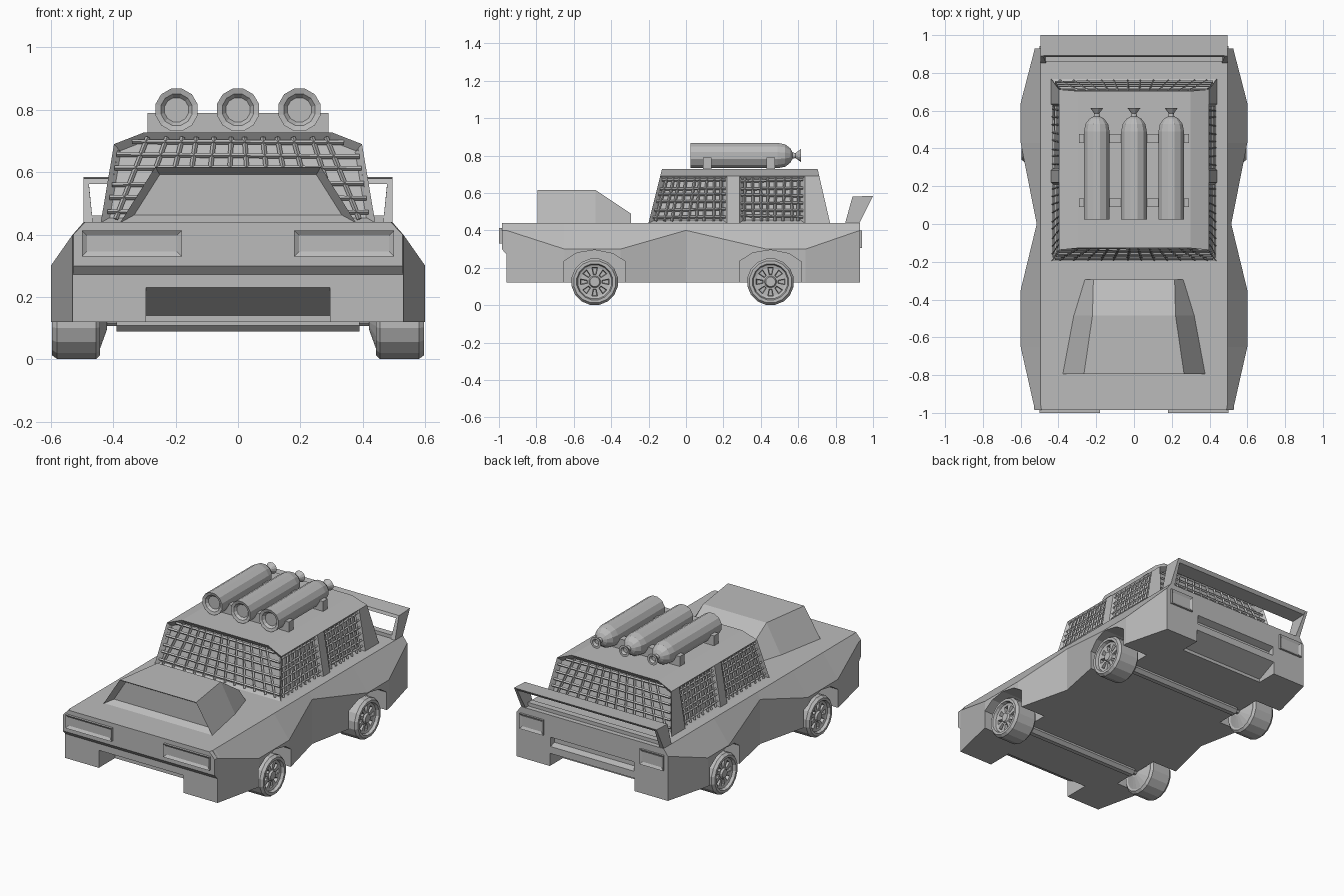
import bpy, bmesh, math, random
from mathutils import Vector as V

if "Cube" in bpy.data.objects:
    bpy.data.objects.remove(bpy.data.objects["Cube"])

random.seed(4)
grey = bpy.data.materials.new("light_grey")
grey.diffuse_color = (0.5, 0.5, 0.5, 1)
grey.use_nodes = True
grey.node_tree.nodes["Principled BSDF"].inputs["Base Color"].default_value = grey.diffuse_color


def finish(bm, name):
    me = bpy.data.meshes.new(name)
    bm.to_mesh(me)
    bm.free()
    me.materials.append(grey)
    ob = bpy.data.objects.new(name, me)
    bpy.context.collection.objects.link(ob)
    return ob


def add_loft(bm, rings):
    vs = [[bm.verts.new(p) for p in r] for r in rings]
    n = len(vs[0])
    for a, b in zip(vs, vs[1:]):
        for i in range(n):
            j = (i + 1) % n
            bm.faces.new((a[i], a[j], b[j], b[i]))
    bm.faces.new(vs[0])
    bm.faces.new(vs[-1])


def loft(name, rings, inset=None, thick=0.02, depth=-0.02):
    """Skin closed rings; optionally recess the faces chosen by a rule."""
    bm = bmesh.new()
    add_loft(bm, rings)
    bmesh.ops.recalc_face_normals(bm, faces=bm.faces)
    bm.normal_update()
    if inset:
        fs = [f for f in bm.faces if inset(f.normal, f.calc_center_median())]
        bmesh.ops.inset_individual(bm, faces=fs, thickness=thick, depth=depth, use_even_offset=True)
    return finish(bm, name)


def section(y, half):
    """Left-right symmetric ring at a y station."""
    return [V((x, y, z)) for x, z in half] + [V((-x, y, z)) for x, z in reversed(half)]


def prism(name, x0, x1, yz, **kw):
    return loft(name, [[V((x, y, z)) for y, z in yz] for x in (x0, x1)], **kw)


def box(name, x0, x1, y0, y1, z0, z1, **kw):
    return prism(name, x0, x1, [(y0, z0), (y1, z0), (y1, z1), (y0, z1)], **kw)


def lathe(name, profile, n, place, **kw):
    rings = []
    for r, t in profile:
        rings.append([place(r * math.cos(2 * math.pi * (k + .5) / n),
                            r * math.sin(2 * math.pi * (k + .5) / n), t) for k in range(n)])
    return loft(name, rings, **kw)


# Body with flared wings
stations = [(-.96, .53, .40), (-.65, .60, .30), (-.35, .60, .30), (0, .515, .40),
            (.43, .60, .30), (.64, .60, .30), (.93, .525, .40)]
body = loft("body", [section(y, [(.495, .44), (w, zm), (w, .12)]) for y, w, zm in stations])

# Wheel arches, bumper notches and rear slot cut from the body
cutters = []
for yc in (-.488, .452):
    arch = [(-.165, 0), (-.165, .235), (-.095, .28), (0, .295), (.1, .275), (.165, .232), (.165, 0)]
    for s in (1, -1):
        cutters.append(prism("arch_cutter", s * .42, s * .8, [(yc + y, z) for y, z in arch]))
cutters.append(prism("front_notch_cutter", -.295, .295,
                     [(-1.1, 0), (-1.1, .23), (-.96, .23), (-.80, .14), (-.80, 0)]))
cutters.append(prism("rear_notch_cutter", -.295, .295,
                     [(1.1, 0), (1.1, .20), (.93, .20), (.80, .14), (.80, 0)]))
cutters.append(prism("rear_slot_cutter", -.29, .29, [(.96, .235), (.96, .315), (.89, .285), (.89, .255)]))
bpy.context.view_layer.objects.active = body
for c in cutters:
    c.hide_render = True
    m = body.modifiers.new("cut", 'BOOLEAN')
    m.operation, m.solver, m.object = 'DIFFERENCE', 'EXACT', c
    bpy.ops.object.modifier_apply(modifier=m.name)
    bpy.data.objects.remove(c)

# Overhanging nose with headlights, and tail lights
loft("nose", [section(-.985, [(.49, .44), (.528, .40), (.528, .30)]),
              section(-.94, [(.495, .44), (.53, .40), (.53, .25)])])
for s in (1, -1):
    box("headlight", s * .18, s * .50, -1.0, -.96, .33, .413,
        inset=lambda n, c: n.y < -.9, thick=.016, depth=-.011)
    box("tail_light", s * .335, s * .50, .90, .942, .305, .40,
        inset=lambda n, c: n.y > .9, thick=.016, depth=-.009)

# Bonnet scoop with a recessed front
scoop = [(-.795, .378, .265, .617), (-.485, .32, .22, .617), (-.295, .262, .215, .49)]
loft("bonnet_scoop", [section(y, [(t, z), (b, .438)]) for y, b, t, z in scoop],
     inset=lambda n, c: n.y < -.9, thick=.025, depth=-.04)


# Cabin with recessed window panes
def front_y(z):
    return -.20 + (z - .44) * .25


def rear_y(z):
    return .77 - (z - .44) * .23


def side_x(z):
    return .44 - (z - .44) * .17


cab = [(.30, .728), (side_x(.69), .69), (.44, .438)]
rings = []
for fy in (front_y, lambda z: .22, lambda z: .285, lambda z: .635, rear_y):
    rings.append([V((p.x, fy(p.z), p.z)) for p in section(0, cab)])
loft("cabin", rings, thick=.022, depth=-.026,
     inset=lambda n, c: abs(n.y) > .8 or (abs(n.x) > .8 and (c.y < .2 or .3 < c.y < .6)))

# Welded wire mesh over the windows
wire = bmesh.new()


def bar(a, b, r=.0055):
    d = (b - a).normalized()
    u = d.orthogonal().normalized()
    w = d.cross(u)
    add_loft(wire, [[p + (u * x + w * y) * r for x, y in ((1, 1), (-1, 1), (-1, -1), (1, -1))]
                    for p in (a, b)])


def jit():
    return random.uniform(-.006, .006)


def mesh(P, lo, hi, top, z0, z1, nu, nv):
    """P maps (u, z) to a point; lo/hi bound u at a height, top bounds z."""
    for i in range(nv):
        z = z0 + (z1 - z0) * (i + .6) / nv
        bar(P(lo(z), z + jit()), P(hi(z), z + jit()))
    for i in range(nu):
        t = (i + .5) / nu
        a = lo(z0) + (hi(z0) - lo(z0)) * t
        b = lo(z1) + (hi(z1) - lo(z1)) * t
        bar(P(a + jit(), z0), P(b + jit(), top(b)))


def screen_half(z):
    return side_x(z) - .015 - max(0, z - .67) * 1.5


for face, off in ((front_y, .010), (rear_y, -.010)):
    mesh(lambda u, z: V((u, face(z) + off, z)), lambda z: -screen_half(z), screen_half,
         lambda u: .712 - max(0, abs(u) - .29) * .4, .45, .715, 12, 6)
for s in (1, -1):
    P = lambda u, z: V((s * (side_x(z) - .010), u, z))
    mesh(P, lambda z: front_y(z) + .015, lambda z: .21, lambda u: .68, .45, .68, 9, 6)
    mesh(P, lambda z: .295, lambda z: .625, lambda u: .68, .45, .68, 8, 6)
bmesh.ops.recalc_face_normals(wire, faces=wire.faces)
finish(wire, "window_mesh")

# Roof rack bars and three gas bottles
for y in (.09, .43):
    box("roof_rack_bar", -.29, .29, y, y + .046, .72, .79)
bottle = [(.04, .045), (.052, .03), (.07, .025), (.07, .49), (.062, .53), (.04, .558), (.017, .57),
          (.014, .585), (.036, .615), (.022, .615), (.014, .60)]
for x in (-.197, 0, .197):
    lathe("gas_bottle", bottle, 12, lambda a, b, t: V((x + a, t, .80 + b)))

# Rear wing
for s in (1, -1):
    loft("wing_end_plate", [
        [V((s * a, .85, .435)), V((s * a, .925, .435)), V((s * b, 1.0, .585)), V((s * b, .89, .58))]
        for a, b in ((.465, .48), (.495, .495))])
prism("wing", -.49, .49, [(.885, .562), (.892, .58), (1.0, .585), (.985, .566)])
box("wing_base", -.47, .47, .86, .90, .43, .462)

# Wheels with pierced rims, and axles
tyre = [(.03, .42), (.10, .445), (.113, .442), (.126, .455), (.126, .58), (.114, .596), (.098, .596),
        (.092, .578), (.078, .574), (.04, .574), (.032, .574), (.026, .586)]


def rim_hole(n, c):
    r = math.hypot(c.y - rim_hole.y, c.z - .125)
    k = round(math.atan2(c.z - .125, c.y - rim_hole.y) / (math.pi / 8))
    return abs(c.x) > .57 and .045 < r < .07 and k % 2 == 0


for yc in (-.488, .452):
    rim_hole.y = yc
    for s in (1, -1):
        lathe("wheel", tyre, 16, lambda a, b, t: V((s * t, yc + a, .125 + b)),
              inset=rim_hole, thick=.003, depth=-.03)
    lathe("axle", [(.036, -.39), (.036, .39)], 8, lambda a, b, t: V((t, yc + a, .122 + b)))
    lathe("axle_shaft", [(.02, -.45), (.02, .45)], 8, lambda a, b, t: V((t, yc + a, .125 + b)))
